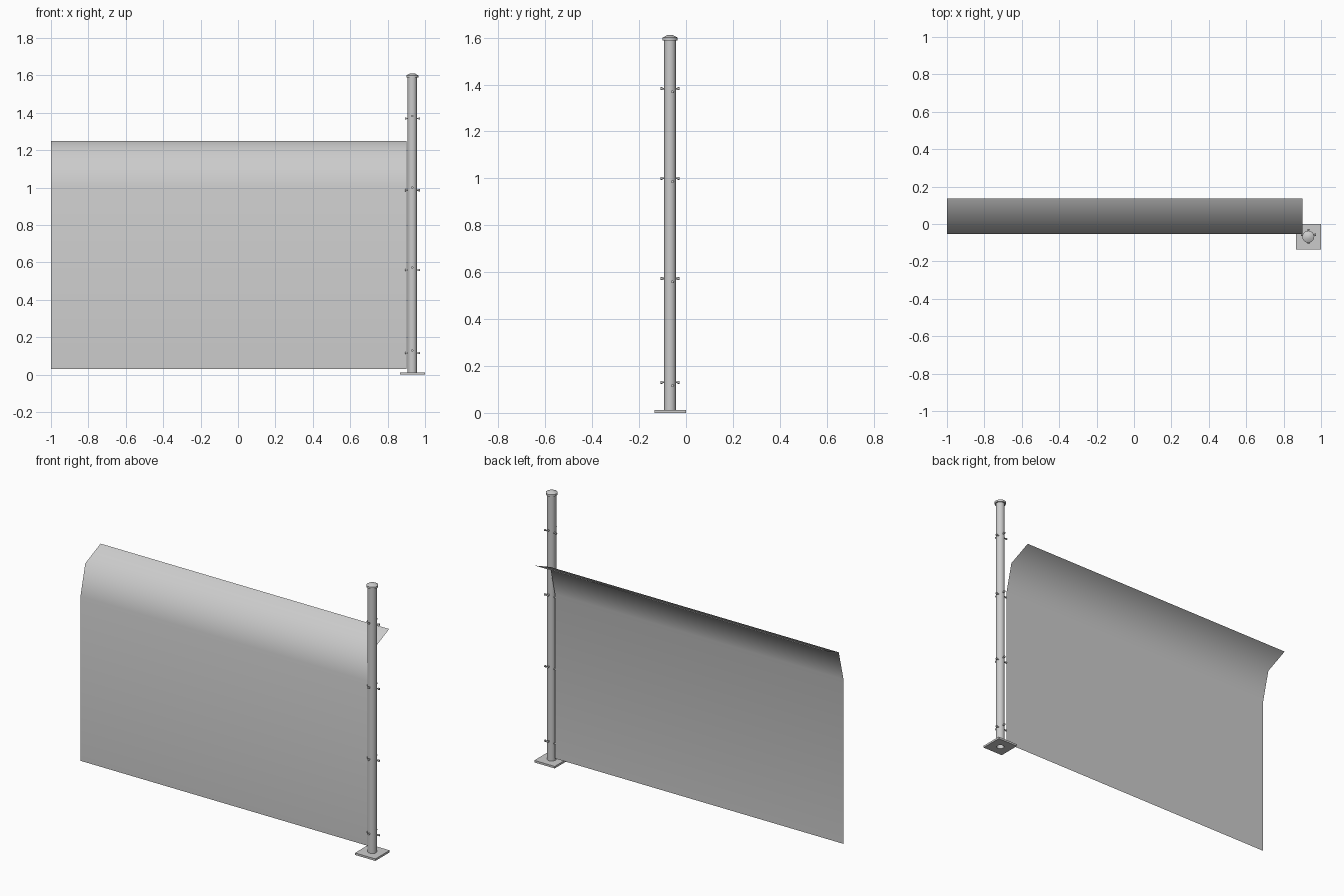
import bpy, bmesh
from math import cos, sin, pi
from mathutils import Matrix, Vector

cube = bpy.data.objects.get("Cube")
if cube:
    bpy.data.objects.remove(cube, do_unlink=True)

CX, CY = 0.932, -0.068          # post axis


def material(name, rgb):
    m = bpy.data.materials.new(name)
    m.use_nodes = True
    m.diffuse_color = (*rgb, 1)
    m.node_tree.nodes["Principled BSDF"].inputs["Base Color"].default_value = (*rgb, 1)
    return m


GREY = material("light_grey", (0.6, 0.6, 0.6))


def finish(bm, name, angle=0.6):
    me = bpy.data.meshes.new(name)
    bm.to_mesh(me)
    bm.free()
    me.materials.append(GREY)
    ob = bpy.data.objects.new(name, me)
    bpy.context.collection.objects.link(ob)
    bpy.ops.object.select_all(action="DESELECT")
    ob.select_set(True)
    bpy.context.view_layer.objects.active = ob
    bpy.ops.object.shade_smooth_by_angle(angle=angle)
    return ob


def stacked_rings(name, profile, n=24, cap=False, closed=False):
    """Skin rings (radius, z, is_square) around the post axis."""
    bm = bmesh.new()
    rings = []
    for r, z, square in profile:
        ring = []
        for i in range(n):
            c, s = cos(2 * pi * i / n), sin(2 * pi * i / n)
            k = r / max(abs(c), abs(s)) if square else r
            ring.append(bm.verts.new((CX + k * c, CY + k * s, z)))
        rings.append(ring)
    pairs = list(zip(rings, rings[1:]))
    if closed:
        pairs.append((rings[-1], rings[0]))
    for a, b in pairs:
        for i in range(n):
            j = (i + 1) % n
            bm.faces.new((a[i], a[j], b[j], b[i]))
    if cap:
        bm.faces.new(rings[-1])
    return finish(bm, name)


# Thin sheet, its top bent backwards in two folds
bm = bmesh.new()
rows = [[bm.verts.new((x, y, z)) for x in (-1, 0.9)]
        for y, z in ((-0.053, 0.03), (-0.053, 1.008), (-0.008, 1.187), (0.136, 1.25))]
for a, b in zip(rows, rows[1:]):
    bm.faces.new((a[0], a[1], b[1], b[0]))
finish(bm, "fence_panel", 1.2)

# Square foot with a round hole, hollow post, shallow pointed cap
stacked_rings("base_plate", [(0.021, 0, False), (0.067, 0, True),
                             (0.067, 0.012, True), (0.021, 0.012, False)], closed=True)
stacked_rings("post_tube", [(0.025, 0.012, False), (0.025, 1.59, False)])
stacked_rings("post_cap", [(0.025, 1.588, False), (0.032, 1.588, False),
                           (0.032, 1.6, False), (0.012, 1.611, False)], cap=True)


# Crossed through-bolts with a head at each end
def bolt(name, centre, axis):
    bm = bmesh.new()
    turn = Vector((0, 0, 1)).rotation_difference(Vector(axis)).to_matrix().to_4x4()
    for radius, length, offset in ((0.0035, 0.08, 0), (0.006, 0.008, 0.036), (0.006, 0.008, -0.036)):
        bmesh.ops.create_cone(bm, cap_ends=True, segments=10, radius1=radius, radius2=radius,
                              depth=length, matrix=Matrix.Translation(centre) @ turn
                              @ Matrix.Translation((0, 0, offset)))
    finish(bm, name, 0.7)


for i, z in enumerate((0.13, 0.573, 1.0, 1.383)):
    bolt(f"front_bolt_{i + 1}", (CX, CY, z), (0, 1, 0))
    bolt(f"side_bolt_{i + 1}", (CX, CY + 0.01, z - 0.014), (1, 0, 0))
